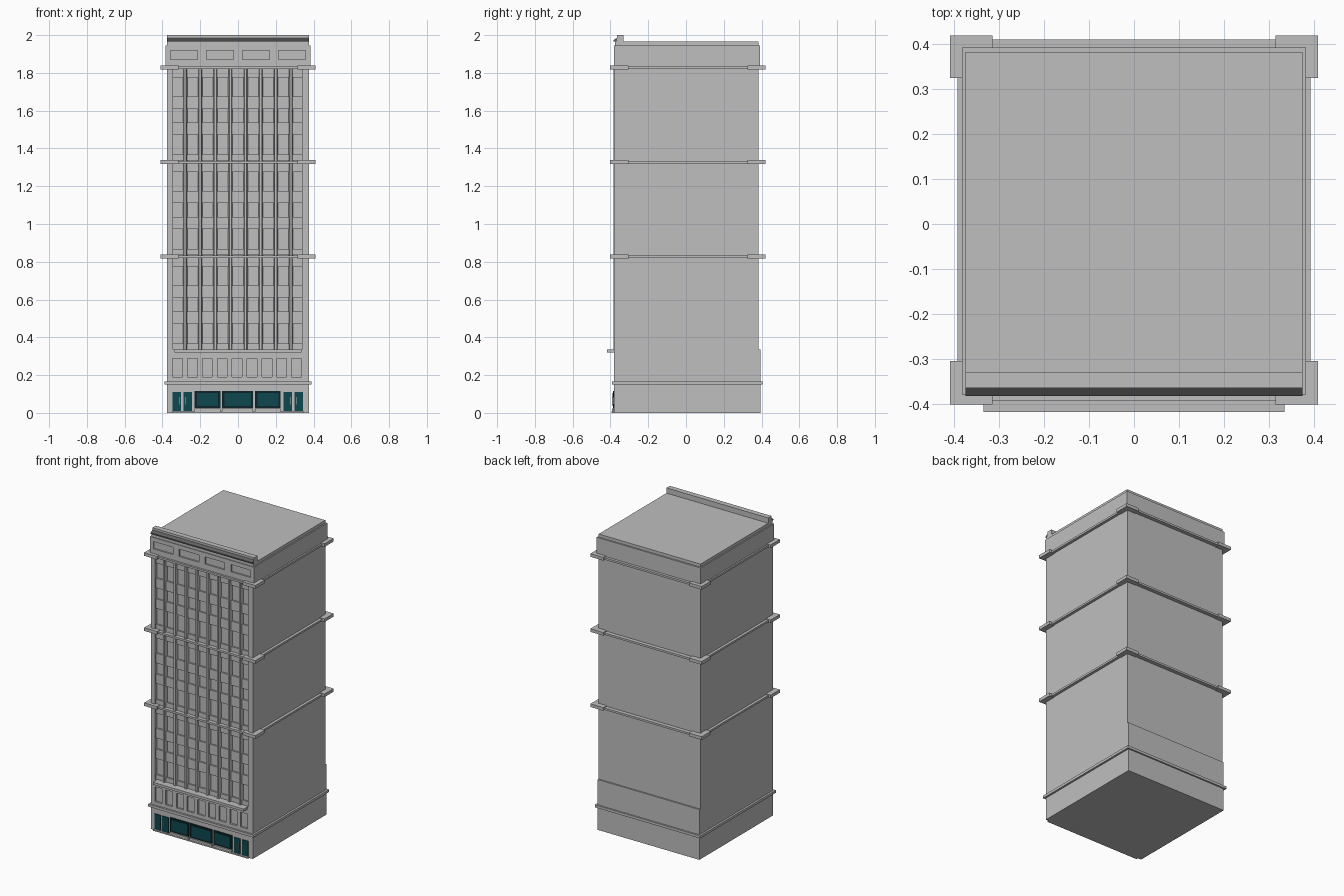
import bpy, bmesh
from mathutils import Matrix, Vector

if "Cube" in bpy.data.objects:
    bpy.data.objects.remove(bpy.data.objects["Cube"], do_unlink=True)


def material(name, colour):
    m = bpy.data.materials.new(name)
    m.use_nodes = True
    m.diffuse_color = (*colour, 1)
    m.node_tree.nodes["Principled BSDF"].inputs["Base Color"].default_value = (*colour, 1)
    return m


STONE = material("grey stone", (0.52, 0.52, 0.52))
TRIM = material("dark grey trim", (0.12, 0.12, 0.12))
FRAME = material("dark teal frame", (0.004, 0.017, 0.022))
GLASS = material("teal glass", (0.004, 0.065, 0.08))
FRONT = -0.38


def boxes(name, spans, mat=STONE):
    """One object from boxes given as (x0, x1, y0, y1, z0, z1)."""
    bm = bmesh.new()
    for x0, x1, y0, y1, z0, z1 in spans:
        size = Matrix.Diagonal((x1 - x0, y1 - y0, z1 - z0, 1))
        mid = Vector((x0 + x1, y0 + y1, z0 + z1)) / 2
        bmesh.ops.create_cube(bm, size=1, matrix=Matrix.Translation(mid) @ size)
    return finish(name, bm, mat)


def finish(name, bm, mat):
    bmesh.ops.recalc_face_normals(bm, faces=bm.faces)
    mesh = bpy.data.meshes.new(name)
    bm.to_mesh(mesh)
    bm.free()
    mesh.materials.append(mat)
    ob = bpy.data.objects.new(name, mesh)
    bpy.context.collection.objects.link(ob)
    return ob


def prism(name, outline, axis, start, length, mat=STONE):
    """Extrude a closed outline of 3D points along an axis."""
    bm = bmesh.new()
    face = bm.faces.new([bm.verts.new(Vector(p) + axis * start) for p in outline])
    new = bmesh.ops.extrude_face_region(bm, geom=[face])["geom"]
    bmesh.ops.translate(bm, vec=axis * length,
                        verts=[v for v in new if isinstance(v, bmesh.types.BMVert)])
    return finish(name, bm, mat)


def cut(target, spans):
    cutter = boxes(target.name + "_cutter", spans)
    cutter.hide_render = True
    mod = target.modifiers.new("recesses", "BOOLEAN")
    mod.operation, mod.object, mod.solver = "DIFFERENCE", cutter, "EXACT"
    bpy.context.view_layer.objects.active = target
    bpy.ops.object.modifier_apply(modifier=mod.name)
    bpy.data.objects.remove(cutter, do_unlink=True)


# Base with a row of recessed mezzanine windows
bays = [-0.32 + 0.0788 * i for i in range(9)]
base = boxes("base", [(-0.375, 0.375, FRONT, 0.395, 0, 0.335)])
cut(base, [(x - 0.026, x + 0.026, -0.5, FRONT + 0.012, 0.19, 0.288) for x in bays])

# Shaft with a tall recessed window field
shaft = boxes("shaft", [(-0.375, 0.375, FRONT, 0.385, 0.335, 1.83)])
cut(shaft, [(-0.345, 0.34, -0.5, FRONT + 0.02, 0.3, 1.82)])

# Crown with four sunken panels, and the roof step
crown = boxes("crown", [(-0.383, 0.383, FRONT, 0.393, 1.83, 1.945)])
cut(crown, [(x - 0.072, x + 0.072, -0.5, FRONT + 0.01, 1.87, 1.918)
            for x in (-0.286, -0.095, 0.095, 0.286)])
boxes("roof", [(-0.375, 0.375, -0.375, 0.383, 1.945, 1.965)])

# Parapet along the front edge with a dark sloping moulding
X = Vector((1, 0, 0))
prism("parapet", [(0, y, z) for y, z in ((-0.33, 1.965), (-0.33, 2), (-0.365, 2),
                                         (-0.365, 1.965))], X, -0.375, 0.75)
prism("parapet_moulding", [(0, y, z) for y, z in ((-0.365, 1.965), (-0.365, 1.986),
                                                  (-0.383, 1.974), (-0.383, 1.965))],
      X, -0.375, 0.75, TRIM)

# String courses with projecting corner blocks
for n, z in enumerate((0.82, 1.32, 1.82)):
    boxes(f"string_course_{n + 1}", [(-0.393, 0.393, -0.393, 0.411, z + 0.001, z + 0.014)])
    blocks = []
    for x0, x1 in ((-0.41, -0.315), (0.315, 0.41)):
        for y0, y1 in ((-0.402, -0.305), (0.325, 0.42)):
            blocks.append((x0, x1, y0, y1, z - 0.002, z + 0.019))
    boxes(f"corner_blocks_{n + 1}", blocks)
boxes("base_course", [(-0.388, 0.388, -0.392, 0.405, 0.15, 0.167)])
boxes("facade_sill", [(-0.335, 0.335, -0.418, FRONT + 0.02, 0.32, 0.336)])

# Vertical fins between the bays
for i in range(8):
    x = -0.28 + 0.08 * i
    outline = [(x - 0.012, FRONT + 0.021, 0), (x + 0.012, FRONT + 0.021, 0),
               (x + 0.006, FRONT - 0.003, 0), (x - 0.006, FRONT - 0.003, 0)]
    prism(f"fin_{i + 1}", outline, Vector((0, 0, 1)), 0.335, 1.485)

# Spandrel panels on every storey
spandrels = []
for z in (0.335, 0.835, 1.335):
    for low, high in ((0, 0.032), (0.138, 0.202), (0.275, 0.34), (0.44, 0.485)):
        spandrels.append((-0.345, 0.34, FRONT + 0.01, FRONT + 0.021, z + low, z + high))
boxes("spandrels", spandrels)

# Shop windows: dark frame, glass and a small sill
for i, (x0, x1) in enumerate(((-0.23, -0.093), (-0.084, 0.08), (0.09, 0.226))):
    boxes(f"shop_frame_{i + 1}", [(x0, x1, FRONT - 0.007, FRONT, 0.025, 0.117)], FRAME)
    boxes(f"shop_glass_{i + 1}", [(x0 + 0.012, x1 - 0.012, FRONT - 0.009, FRONT, 0.036, 0.106)], GLASS)
    boxes(f"shop_sill_{i + 1}", [(x0, x1, FRONT - 0.012, FRONT, 0.008, 0.022)])

# Double doors with handles on either side
for side, centre in (("right", -0.295), ("left", 0.292)):
    for leaf, s in (("outer", -1), ("inner", 1)):
        x = centre + s * 0.029
        boxes(f"{side}_door_{leaf}", [(x - 0.023, x + 0.023, FRONT - 0.005, FRONT, 0.01, 0.111)], GLASS)
    boxes(f"{side}_door_handles", [(centre + s * 0.016 - 0.002, centre + s * 0.016 + 0.002,
                                   FRONT - 0.012, FRONT, 0.045, 0.085) for s in (-1, 1)])
boxes("plinth", [(-0.35, 0.35, FRONT - 0.014, FRONT, 0, 0.008)])
